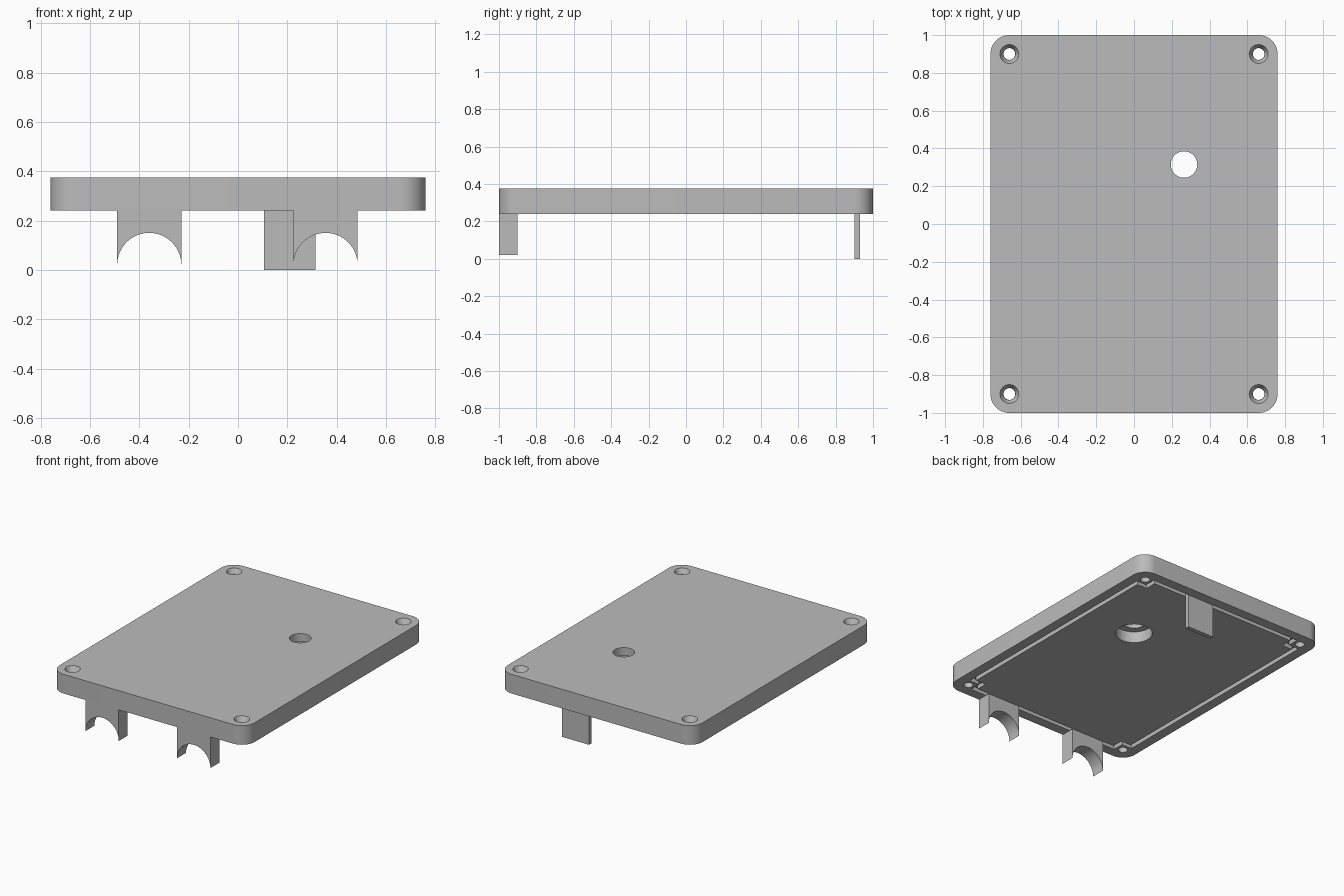
import bpy, bmesh
from math import sin, cos, pi, radians
from mathutils import Vector

cube = bpy.data.objects.get("Cube")
if cube:
    bpy.data.objects.remove(cube, do_unlink=True)

TOP, BOTTOM = 0.375, 0.24
HALF_X, HALF_Y, CORNER = 0.76, 1.0, 0.1
SIGNS = [(1, 1), (-1, 1), (-1, -1), (1, -1)]

grey = bpy.data.materials.new("plain grey")
grey.use_nodes = True
COLOUR = (0.5, 0.5, 0.5, 1)
grey.diffuse_color = COLOUR
grey.node_tree.nodes["Principled BSDF"].inputs["Base Color"].default_value = COLOUR


def finish(name, bm):
    bmesh.ops.recalc_face_normals(bm, faces=bm.faces[:])
    mesh = bpy.data.meshes.new(name)
    bm.to_mesh(mesh)
    bm.free()
    mesh.materials.append(grey)
    obj = bpy.data.objects.new(name, mesh)
    bpy.context.collection.objects.link(obj)
    return obj


def extrude(name, points, offset, hole=None):
    """Extrude a closed outline, or the band between two matching outlines."""
    bm = bmesh.new()
    outer = [bm.verts.new(p) for p in points]
    if hole:
        inner = [bm.verts.new(p) for p in hole]
        n = len(outer)
        faces = [bm.faces.new((outer[i], outer[(i + 1) % n], inner[(i + 1) % n], inner[i]))
                 for i in range(n)]
    else:
        faces = [bm.faces.new(outer)]
    result = bmesh.ops.extrude_face_region(bm, geom=faces, use_keep_orig=True)
    moved = [v for v in result["geom"] if isinstance(v, bmesh.types.BMVert)]
    bmesh.ops.translate(bm, verts=moved, vec=Vector(offset))
    return finish(name, bm)


def cone(name, x, y, z0, z1, r0, r1):
    bm = bmesh.new()
    bmesh.ops.create_cone(bm, cap_ends=True, segments=48, radius1=r0, radius2=r1, depth=z1 - z0)
    bmesh.ops.translate(bm, verts=bm.verts[:], vec=(x, y, (z0 + z1) / 2))
    return finish(name, bm)


def activate(obj):
    bpy.ops.object.select_all(action='DESELECT')
    obj.select_set(True)
    bpy.context.view_layer.objects.active = obj


def cut(obj, cutter):
    activate(obj)
    mod = obj.modifiers.new("cut", 'BOOLEAN')
    mod.operation = 'DIFFERENCE'
    mod.solver = 'EXACT'
    mod.object = cutter
    bpy.ops.object.modifier_apply(modifier=mod.name)
    bpy.data.objects.remove(cutter, do_unlink=True)


def smooth(obj):
    activate(obj)
    bpy.ops.object.shade_smooth_by_angle(angle=radians(30))


def notched(a, b, notch):
    """Rectangle outline with a square step inward at each corner."""
    points = []
    for sx, sy in SIGNS:
        corner = [(a, b - notch), (a - notch, b - notch), (a - notch, b)]
        if sx * sy < 0:
            corner.reverse()
        points += [(sx * x, sy * y, BOTTOM - 0.02) for x, y in corner]
    return points


# Lid plate with rounded corners
outline = []
for k, (sx, sy) in enumerate(SIGNS):
    for i in range(13):
        t = (k + i / 12) * pi / 2
        outline.append((sx * (HALF_X - CORNER) + CORNER * cos(t),
                        sy * (HALF_Y - CORNER) + CORNER * sin(t), BOTTOM))
lid = extrude("lid_plate", outline, (0, 0, TOP - BOTTOM))

# Sealing groove in the underside, stepping around the screw holes
cut(lid, extrude("groove_cutter", notched(0.69, 0.93, 0.08), (0, 0, 0.05),
                 notched(0.66, 0.90, 0.08)))

# Countersunk screw holes
for sx, sy in SIGNS:
    x, y = sx * 0.66, sy * 0.9
    cut(lid, cone("screw_cutter", x, y, 0.1, 0.5, 0.031, 0.031))
    cut(lid, cone("countersink_cutter", x, y, TOP - 0.035, TOP + 0.001, 0.032, 0.0505))

# Round opening, widened from below
cut(lid, cone("opening_cutter", 0.265, 0.315, 0.1, 0.5, 0.07, 0.07))
cut(lid, cone("recess_cutter", 0.265, 0.315, 0.1, BOTTOM + 0.08, 0.12, 0.12))
smooth(lid)

# Half-round cable saddles along the front edge
R = 0.13
for name, x in (("left_saddle", 0.355), ("right_saddle", -0.36)):
    profile = [(x - R, -1, BOTTOM), (x + R, -1, BOTTOM)]
    profile += [(x + R * cos(i * pi / 32), -1, 0.02 + R * sin(i * pi / 32)) for i in range(33)]
    smooth(extrude(name, profile, (0, 0.1, 0)))

# Flat retaining tab near the back edge
extrude("back_tab", [(0.105, 0.9, 0), (0.315, 0.9, 0), (0.315, 0.93, 0), (0.105, 0.93, 0)],
        (0, 0, BOTTOM + 0.03))
